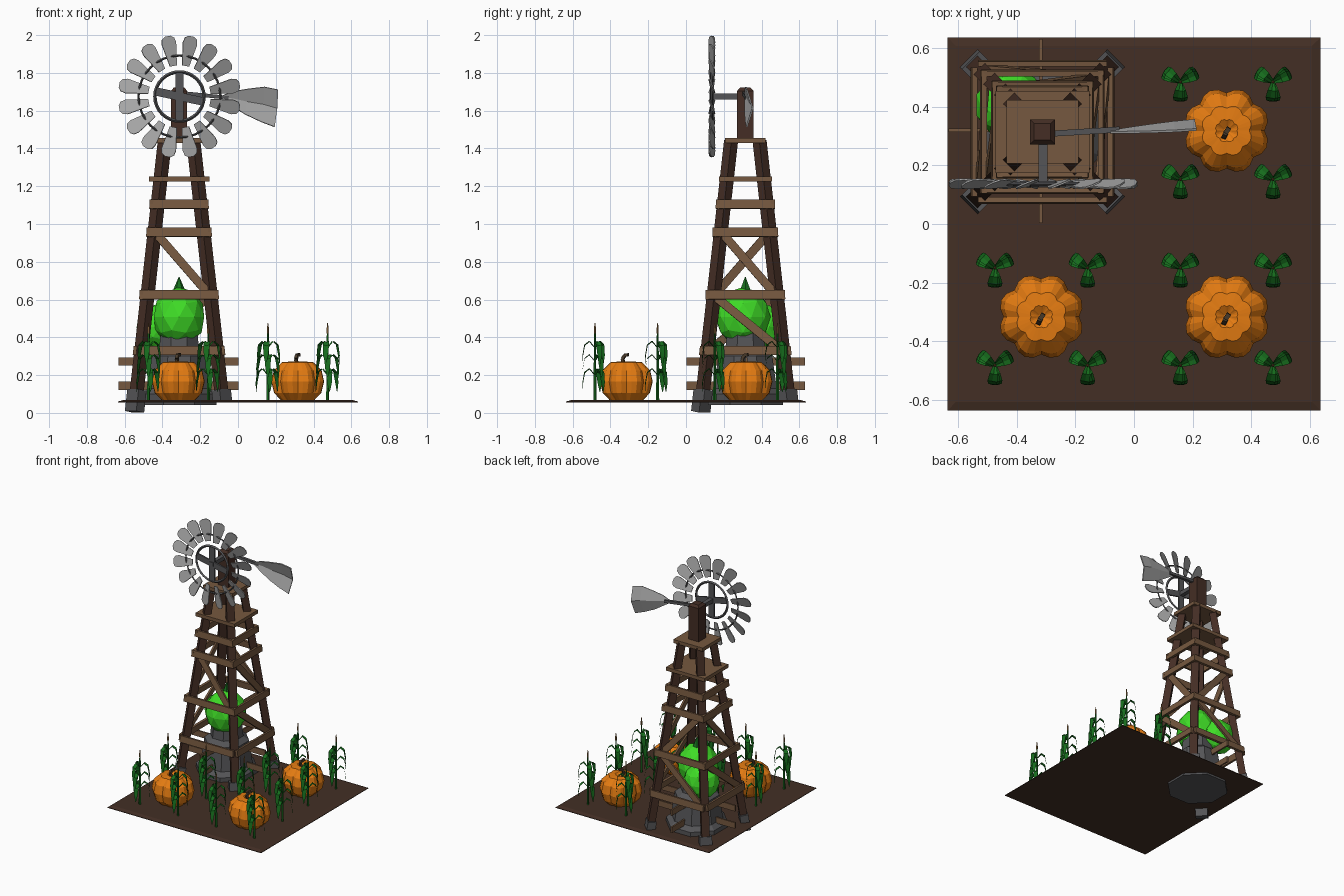
import bpy, bmesh, math
from mathutils import Vector, Matrix

if "Cube" in bpy.data.objects:
    bpy.data.objects.remove(bpy.data.objects["Cube"])

def material(name, c):
    m = bpy.data.materials.new(name)
    m.diffuse_color = (*c, 1)
    m.use_nodes = True
    m.node_tree.nodes["Principled BSDF"].inputs["Base Color"].default_value = m.diffuse_color
    return m

SOIL = material("soil", (0.056, 0.028, 0.018))
DARK = material("dark wood", (0.058, 0.027, 0.018))
WOOD = material("light wood", (0.18, 0.098, 0.05))
METAL = material("light metal", (0.38, 0.38, 0.38))
STONE = material("dark grey", (0.09, 0.09, 0.095))
GREEN = material("bright green", (0.05, 0.72, 0.02))
LEAF = material("leaf green", (0.008, 0.15, 0.012))
ORANGE = material("orange", (0.78, 0.20, 0.006))
STEM = material("stem brown", (0.07, 0.045, 0.025))
TAN = material("tassel tan", (0.32, 0.17, 0.06))

def finish(name, bm, mat):
    bmesh.ops.recalc_face_normals(bm, faces=bm.faces)
    me = bpy.data.meshes.new(name)
    bm.to_mesh(me)
    bm.free()
    me.materials.append(mat)
    ob = bpy.data.objects.new(name, me)
    bpy.context.collection.objects.link(ob)
    return ob

def bar(name, p, q, w, d, mat, nrm=(0, 0, 1)):
    """Rectangular beam from p to q; d is measured along nrm, w across it."""
    p, q = Vector(p), Vector(q)
    x = (q - p).normalized()
    y = Vector(nrm).cross(x).normalized()
    z = x.cross(y)
    m = Matrix((x, y, z)).transposed().to_4x4()
    m.translation = (p + q) / 2
    bm = bmesh.new()
    bmesh.ops.create_cube(bm, size=1, matrix=m @ Matrix.Diagonal(((q - p).length, w, d, 1)))
    return finish(name, bm, mat)

def lathe(name, rings, n, mat, loc, shape=lambda a: 1, phase=0):
    """Closed stack of rings (radius, z)."""
    bm = bmesh.new()
    rows = []
    for r, z in rings:
        row = []
        for i in range(n):
            a = phase + 2 * math.pi * i / n
            s = r * shape(a)
            row.append(bm.verts.new((loc[0] + s * math.cos(a), loc[1] + s * math.sin(a), loc[2] + z)))
        rows.append(row)
    for a, b in zip(rows, rows[1:]):
        for i in range(n):
            bm.faces.new((a[i], a[(i + 1) % n], b[(i + 1) % n], b[i]))
    bm.faces.new(rows[0])
    bm.faces.new(rows[-1])
    return finish(name, bm, mat)

def plate(name, pts, thick, mat, matrix):
    """Flat outline in local xz, given thickness along y."""
    bm = bmesh.new()
    f = bm.faces.new([bm.verts.new((x, -thick / 2, z)) for x, z in pts])
    r = bmesh.ops.extrude_face_region(bm, geom=[f])
    bmesh.ops.translate(bm, vec=(0, thick, 0), verts=[v for v in r["geom"] if isinstance(v, bmesh.types.BMVert)])
    bm.transform(matrix)
    return finish(name, bm, mat)

CX, CY = -0.312, 0.314
R2 = math.sqrt(2)

# Field plate with sloping edges
lathe("field", [(0.635 * R2, 0.056), (0.635 * R2, 0.060), (0.607 * R2, 0.068)], 4, SOIL, (0, 0, 0), phase=math.pi / 4)

# Tower legs with stone feet
def half(z):
    return 0.230 - 0.112 * (z - 0.06)

def leg_point(sx, sy, z):
    return Vector((CX + sx * half(z), CY + sy * half(z), z))

for sx in (-1, 1):
    for sy in (-1, 1):
        deep = sx < 0 and sy < 0
        diag = (sx, sy, 0)
        bar("tower_leg", leg_point(sx, sy, 0.07), leg_point(sx, sy, 1.44), 0.055, 0.05, DARK, diag)
        bar("leg_foot", leg_point(sx, sy, 0.006 if deep else 0.062), leg_point(sx, sy, 0.122), 0.085, 0.06, STONE, diag)

# Horizontal planks and diagonal braces on each of the four faces
def face_point(k, u, z, out=0.034):
    v = Matrix.Rotation(k * math.pi / 2, 3, 'Z') @ Vector((u, -half(z) - out, z))
    return v + Vector((CX, CY, 0))

for k in range(4):
    n = Matrix.Rotation(k * math.pi / 2, 3, 'Z') @ Vector((0, -1, 0.11))
    for z in (0.33, 0.625, 0.957, 1.105):
        u = half(z) + (0.02 if z < 0.5 else 0.043)
        bar("tower_plank", face_point(k, -u, z), face_point(k, u, z), 0.048, 0.018, WOOD, n)
    flip = -1 if k == 2 else 1
    bar("upper_brace", face_point(k, -flip * 0.13, 0.96, 0.022), face_point(k, flip * 0.165, 0.62, 0.022), 0.045, 0.014, WOOD, n)
    if k in (1, 2, 3):
        s = -1 if k == 1 else 1
        s = -s if k == 1 else s
        bar("lower_brace", face_point(k, -s * 0.165, 0.62, 0.022), face_point(k, s * 0.19, 0.33, 0.022), 0.045, 0.014, WOOD, n)

# Crossing rails near the ground
for z in (0.272, 0.143):
    bar("cross_rail_x", (-0.633, CY + 0.006, z), (0.003, CY + 0.006, z), 0.012, 0.044, WOOD)
    bar("cross_rail_y", (CX - 0.006, 0.003, z), (CX - 0.006, 0.63, z), 0.012, 0.044, WOOD)

# Two platforms and the head post
def platform(name, hx, hy, z):
    bar(name, (CX - hx, CY, z), (CX + hx, CY, z), 2 * hy, 0.026, WOOD)

platform("lower_platform", 0.160, 0.140, 1.238)
platform("upper_platform", 0.122, 0.108, 1.443)
lathe("head_post", [(0.043 * R2, 1.45), (0.043 * R2, 1.705), (0.028 * R2, 1.722)], 4, DARK, (CX, CY, 0), phase=math.pi / 4)

# Stone pedestal
lathe("stone_pedestal", [(0.215, 0.042), (0.215, 0.10), (0.18, 0.13), (0.155, 0.30), (0.115, 0.33), (0.105, 0.43)], 8,
      STONE, (CX, CY, 0), phase=math.pi / 8)

# Green gourds on the pedestal with a pointed tip
def gourd(name, loc, size):
    bm = bmesh.new()
    bmesh.ops.create_icosphere(bm, subdivisions=2, radius=1,
                               matrix=Matrix.Translation(loc) @ Matrix.Diagonal((*size, 1)))
    finish(name, bm, GREEN)

gourd("large_gourd", (CX, 0.302, 0.508), (0.14, 0.146, 0.158))
gourd("rear_gourd", (-0.415, 0.405, 0.455), (0.128, 0.118, 0.125))
lathe("gourd_tip", [(0.034, 0.645), (0.002, 0.72)], 6, LEAF, (CX, CY, 0))

# Wind wheel
HUB = Vector((CX + 0.002, 0.137, 1.675))
outline = [(-0.02, 0.165), (-0.041, 0.285), (-0.035, 0.312), (-0.015, 0.325),
           (0.015, 0.325), (0.035, 0.312), (0.041, 0.285), (0.02, 0.165)]
for i in range(16):
    m = (Matrix.Translation(HUB) @ Matrix.Rotation((i + 0.5) * math.pi / 8, 4, 'Y')
         @ Matrix.Rotation(math.radians(22), 4, 'Z'))
    plate("wheel_blade", outline, 0.006, METAL, m)
for r, t in ((0.13, 0.009), (0.217, 0.006)):
    bpy.ops.mesh.primitive_torus_add(major_segments=32, minor_segments=4, major_radius=r, minor_radius=t,
                                     location=HUB, rotation=(math.pi / 2, 0, 0))
    bpy.context.object.name = "wheel_ring"
    bpy.context.object.data.materials.append(STONE)
for deg in (0, 102):
    a = math.radians(deg)
    d = Vector((math.sin(a), 0, math.cos(a))) * 0.13
    bar("wheel_spoke", HUB - d, HUB + d, 0.044, 0.012, STONE, (0, 1, 0))
bar("wheel_axle", (HUB.x, 0.125, 1.675), (HUB.x, 0.29, 1.675), 0.03, 0.03, STONE)

# Tail beam and curved vane
bar("tail_beam", (CX, 0.306, 1.695), (-0.05, 0.322, 1.668), 0.02, 0.02, STONE)
bm = bmesh.new()
rows = []
for x, zt, zb in ((-0.08, 1.682, 1.658), (-0.03, 1.703, 1.628), (0.05, 1.716, 1.580), (0.14, 1.727, 1.540), (0.213, 1.712, 1.513)):
    y = 0.318 + 0.08 * (x + 0.08)
    bow = 0.16 * (zt - zb)
    xb = x - 0.1 * (zt - zb)
    rows.append([bm.verts.new(p) for p in ((x, y - bow / 2, zt), ((x + xb) / 2 + 0.004, y + bow / 2, (zt + zb) / 2), (xb, y - bow / 2, zb))])
for a, b in zip(rows, rows[1:]):
    for i in range(2):
        bm.faces.new((a[i], b[i], b[i + 1], a[i + 1]))
vane = finish("tail_vane", bm, METAL)
vane.modifiers.new("thickness", 'SOLIDIFY').thickness = 0.008

# Corn plants: stalk, tassel and drooping folded leaves
def corn(x, y):
    lathe("corn_stalk", [(0.009, 0.06), (0.005, 0.42)], 5, LEAF, (x, y, 0))
    lathe("corn_tassel", [(0.006, 0.42), (0.006, 0.445), (0.002, 0.475)], 5, TAN, (x, y, 0))
    bm = bmesh.new()
    for tier, z in enumerate((0.345, 0.275, 0.20)):
        for deg in (32, 148, 270):
            a = math.radians(deg + 9 * (tier - 1))
            d, s = Vector((math.cos(a), math.sin(a), 0)), Vector((-math.sin(a), math.cos(a), 0))
            rows = []
            for r, dz, w in ((0.004, 0, 0.007), (0.03, 0.03, 0.014), (0.055, 0.01, 0.017), (0.065, -0.045, 0.013), (0.067, -0.09, 0.003)):
                c = Vector((x, y, z + dz)) + d * r
                rows.append([bm.verts.new(c + s * w * e + Vector((0, 0, 0.006 * abs(e)))) for e in (-1, 0, 1)])
            for p, q in zip(rows, rows[1:]):
                for i in range(2):
                    bm.faces.new((p[i], q[i], q[i + 1], p[i + 1]))
    finish("corn_leaves", bm, LEAF)

# Pumpkin: lobed body and bent stem
def pumpkin(x, y):
    lobes = lambda a: 0.87 + 0.13 * abs(math.sin(4 * a))
    lathe("pumpkin", [(0.03, 0.075), (0.09, 0.064), (0.132, 0.105), (0.148, 0.165), (0.134, 0.225),
                      (0.088, 0.268), (0.04, 0.272), (0.01, 0.255)], 32, ORANGE, (x, y, 0), lobes, 0.2)
    pts = [(0, 0, 0.25), (-0.005, -0.008, 0.285), (0.0, 0.004, 0.305), (0.012, 0.022, 0.308)]
    for p, q in zip(pts, pts[1:]):
        o = Vector((x - 0.004, y - 0.012, 0))
        bar("pumpkin_stem", o + Vector(p), o + Vector(q), 0.016, 0.016, STEM, (1, -0.4, 0))

for px, py in ((0.316, 0.318), (0.316, -0.316), (-0.316, -0.316)):
    pumpkin(px, py)
    for dx in (-0.158, 0.158):
        for dy in (-0.166, 0.166):
            corn(px + dx, py + dy)
